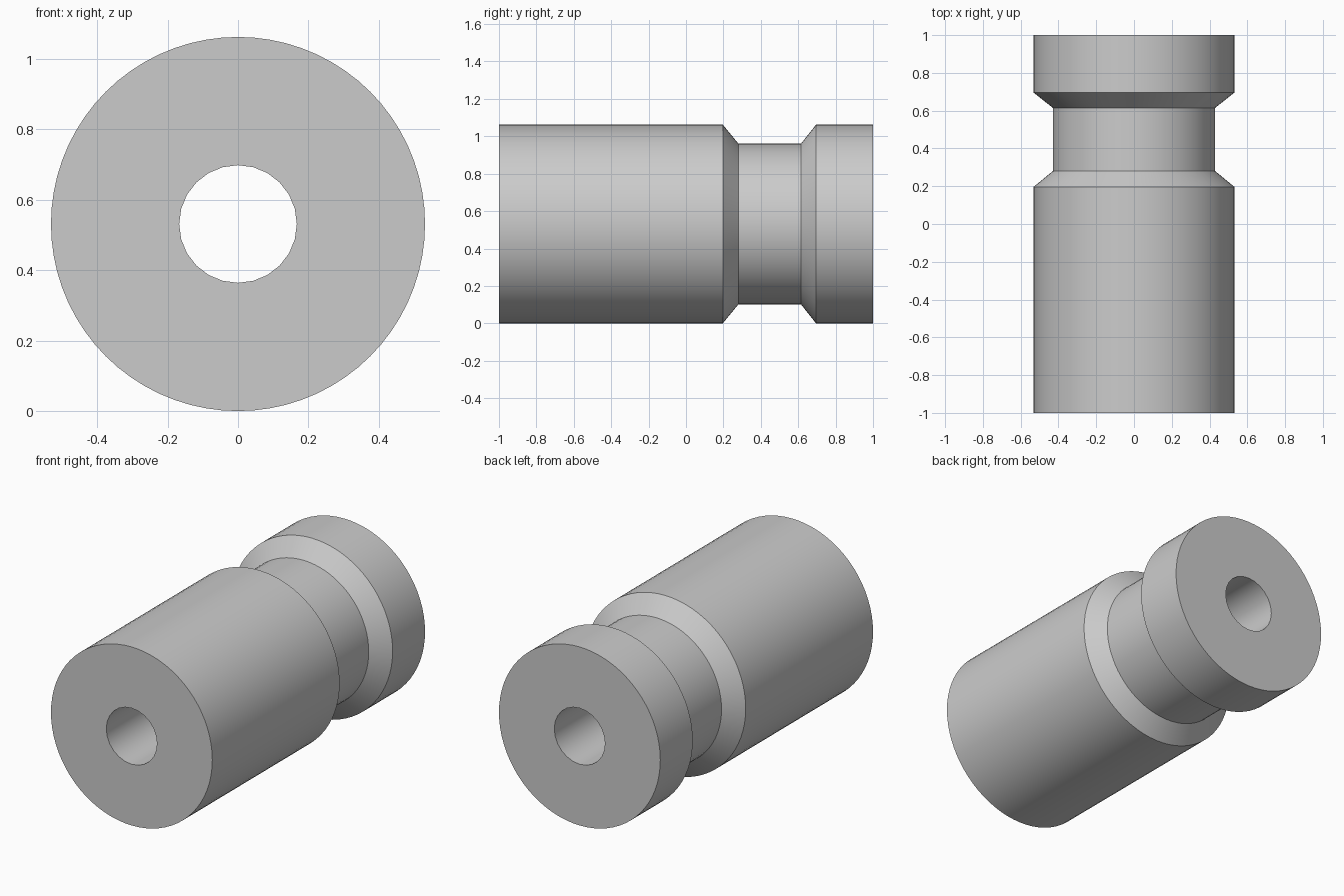
import bpy
import bmesh
from math import sin, cos, tau, radians

cube = bpy.data.objects.get("Cube")
if cube:
    bpy.data.objects.remove(cube, do_unlink=True)

RADIUS = 0.531
GROOVE = 0.43
BORE = 0.167

# Plain grey metal
grey = bpy.data.materials.new("grey metal")
grey.use_nodes = True
colour = (0.6, 0.6, 0.6, 1)
grey.diffuse_color = colour
grey.node_tree.nodes["Principled BSDF"].inputs["Base Color"].default_value = colour

bm = bmesh.new()


def ring(radius, y, sides):
    """Closed loop of edges around the y axis."""
    verts = [bm.verts.new((radius * cos(tau * i / sides), y,
                           RADIUS + radius * sin(tau * i / sides)))
             for i in range(sides)]
    return [bm.edges.new((verts[i - 1], verts[i])) for i in range(sides)]


# Outer wall with the bevelled groove, front to back
outer = [(RADIUS, -1), (RADIUS, 0.197), (GROOVE, 0.28),
         (GROOVE, 0.615), (RADIUS, 0.695), (RADIUS, 1)]
loops = [ring(r, y, 72) for r, y in outer]

# Through bore, back to front
loops += [ring(BORE, y, 24) for y in (1, -1)]

# Join each loop to the next, closing at the front face
for i, loop in enumerate(loops):
    bmesh.ops.bridge_loops(bm, edges=loops[i - 1] + loop)
bmesh.ops.recalc_face_normals(bm, faces=bm.faces)

mesh = bpy.data.meshes.new("grooved_sleeve")
bm.to_mesh(mesh)
bm.free()
mesh.materials.append(grey)

sleeve = bpy.data.objects.new("grooved_sleeve", mesh)
bpy.context.collection.objects.link(sleeve)
bpy.ops.object.select_all(action="DESELECT")
sleeve.select_set(True)
bpy.context.view_layer.objects.active = sleeve
bpy.ops.object.shade_smooth_by_angle(angle=radians(30))
